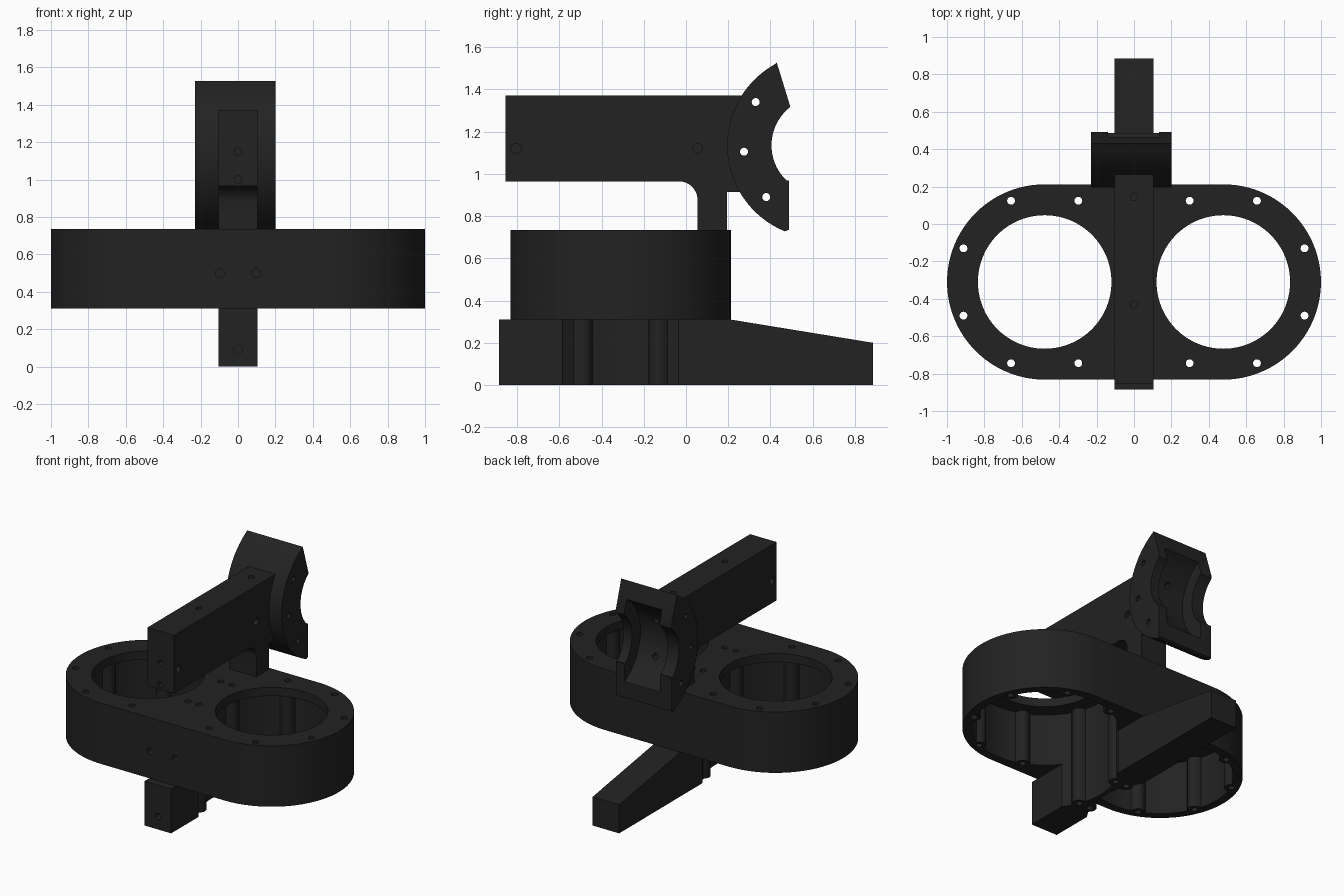
import bpy, bmesh
from math import sin, cos, pi, sqrt, radians, atan2, hypot

if "Cube" in bpy.data.objects:
    bpy.data.objects.remove(bpy.data.objects["Cube"])

BLACK = bpy.data.materials.new("matte_black")
BLACK.diffuse_color = (0.016, 0.016, 0.016, 1)
BLACK.use_nodes = True
BLACK.node_tree.nodes["Principled BSDF"].inputs["Base Color"].default_value = BLACK.diffuse_color

CX, CY = 0.4775, -0.31          # centre of the right-hand ring
BOLT_R, BOSS_R, CAVITY_R = 0.47, 0.045, 0.465
BOLT_ANGLES = [radians(22.5 + 45 * k) for k in range(8)]


def prism(name, pts, axis, lo, hi):
    """Extrude a 2D outline along x (y,z), y (x,z) or z (x,y)."""
    place = {'x': lambda u, v, w: (w, u, v),
             'y': lambda u, v, w: (u, w, v),
             'z': lambda u, v, w: (u, v, w)}[axis]
    bm = bmesh.new()
    a = [bm.verts.new(place(u, v, lo)) for u, v in pts]
    b = [bm.verts.new(place(u, v, hi)) for u, v in pts]
    bm.faces.new(a)
    bm.faces.new(b)
    for i in range(len(pts)):
        j = (i + 1) % len(pts)
        bm.faces.new((a[i], a[j], b[j], b[i]))
    bmesh.ops.recalc_face_normals(bm, faces=bm.faces)
    me = bpy.data.meshes.new(name)
    bm.to_mesh(me)
    bm.free()
    me.materials.append(BLACK)
    ob = bpy.data.objects.new(name, me)
    bpy.context.collection.objects.link(ob)
    return ob


def arc(cu, cv, r, a0, a1, n):
    return [(cu + r * cos(a0 + (a1 - a0) * i / n), cv + r * sin(a0 + (a1 - a0) * i / n))
            for i in range(n + 1)]


def circle(cu, cv, r, n=20):
    return arc(cu, cv, r, 0, 2 * pi, n)[:-1]


def cut(ob, pts, axis, lo, hi):
    """Subtract an extruded outline, then discard the cutter."""
    tool = prism("cutter", pts, axis, lo, hi)
    tool.hide_render = True
    mod = ob.modifiers.new("cut", 'BOOLEAN')
    mod.operation, mod.solver, mod.object = 'DIFFERENCE', 'EXACT', tool
    bpy.context.view_layer.objects.active = ob
    bpy.ops.object.modifier_apply(modifier=mod.name)
    bpy.data.objects.remove(tool)


def finish(ob):
    bpy.ops.object.select_all(action='DESELECT')
    ob.select_set(True)
    bpy.context.view_layer.objects.active = ob
    bpy.ops.object.shade_smooth_by_angle(angle=radians(25))


def cavity(side):
    """Round cavity outline with eight screw bosses bulging inward."""
    pts = []
    for i in range(240):
        t = 2 * pi * i / 240
        r = CAVITY_R
        for b in BOLT_ANGLES:
            s = BOLT_R * sin(t - b)
            if cos(t - b) > 0 and abs(s) < BOSS_R:
                r = min(r, BOLT_R * cos(t - b) - sqrt(BOSS_R ** 2 - s * s))
        pts.append((side * CX + r * cos(t), CY + r * sin(t)))
    return pts


# Twin-ring housing
outline = arc(CX, CY, 0.522, -pi / 2, pi / 2, 48) + arc(-CX, CY, 0.522, pi / 2, 3 * pi / 2, 48)
housing = prism("twin_ring_housing", outline, 'z', 0.31, 0.735)

# Lower keel beam with sloping tail
keel = prism("keel_beam", [(-0.885, 0), (0.885, 0), (0.885, 0.2), (0.21, 0.31), (-0.885, 0.31)],
             'x', -0.103, 0.103)

# Cavities, top openings and screw holes on both sides
for side in (-1, 1):
    cut(housing, cavity(side), 'z', 0.2, 0.675)
    cut(housing, circle(side * CX, CY, 0.357, 96), 'z', 0.6, 0.8)
    cut(keel, cavity(side), 'z', -0.1, 0.4)
    for a in BOLT_ANGLES:
        x, y = side * (CX + BOLT_R * cos(a)), CY + BOLT_R * sin(a)
        cut(housing, circle(x, y, 0.021), 'z', 0.2, 0.8)
        if abs(x) < 0.1:
            cut(keel, circle(x, y, 0.021), 'z', -0.1, 0.4)
    cut(housing, circle(side * 0.097, 0.5, 0.024), 'y', -0.9, -0.74)
cut(keel, circle(0, 0.09, 0.022), 'y', -1, -0.75)

# Upper arm and its rear post with a filleted corner
arm_profile = ([(-0.855, 0.965)] + arc(-0.035, 0.875, 0.09, pi / 2, 0, 12)
               + [(0.055, 0.733), (0.195, 0.733), (0.195, 0.915), (0.27, 0.915),
                  (0.27, 1.372), (-0.855, 1.372)])
arm = prism("upper_arm", arm_profile, 'x', -0.103, 0.103)
for y in (-0.805, 0.055):
    for lo, hi in ((-0.2, -0.06), (0.06, 0.2)):
        cut(arm, circle(y, 1.12, 0.024), 'x', lo, hi)
for y in (-0.43, 0.145):
    cut(arm, circle(0, y, 0.02), 'z', 1.25, 1.5)
for z in (1.0, 1.15):
    cut(arm, circle(0, z, 0.02), 'y', -1, -0.73)

# Curved shoulder bracket: arc outline, inner trough and side holes
BY, BZ = 0.635, 1.135


def ang(y, z):
    return atan2(z - BZ, y - BY) % (2 * pi)


bracket_profile = ([(0.43, 1.527)] + arc(BY, BZ, 0.44, ang(0.43, 1.527) + 0.03, ang(0.485, 0.735) - 0.03, 40)
                   + [(0.487, 0.735), (0.487, 0.968)]
                   + arc(BY, BZ, 0.23, ang(0.487, 0.968) - 0.03, ang(0.492, 1.325) + 0.03, 28)
                   + [(0.492, 1.325)])
bracket = prism("curved_bracket", bracket_profile, 'x', -0.23, 0.2)
cut(bracket, circle(BY, BZ, 0.325, 96), 'x', -0.14, 0.135)
for y, z in ((0.33, 1.34), (0.275, 1.105), (0.38, 0.89)):
    cut(bracket, circle(y, z, 0.019), 'x', -0.3, 0.3)
    # keep the side holes open through the arm end inside the bracket
    cut(arm, circle(y, z, 0.019), 'x', -0.3, 0.3)
# Radial screw holes through the trough floor
for z in (1.0, 1.25):
    cut(bracket, circle(0, z, 0.02), 'y', 0.27, 0.45)

for part in (housing, keel, arm, bracket):
    finish(part)
